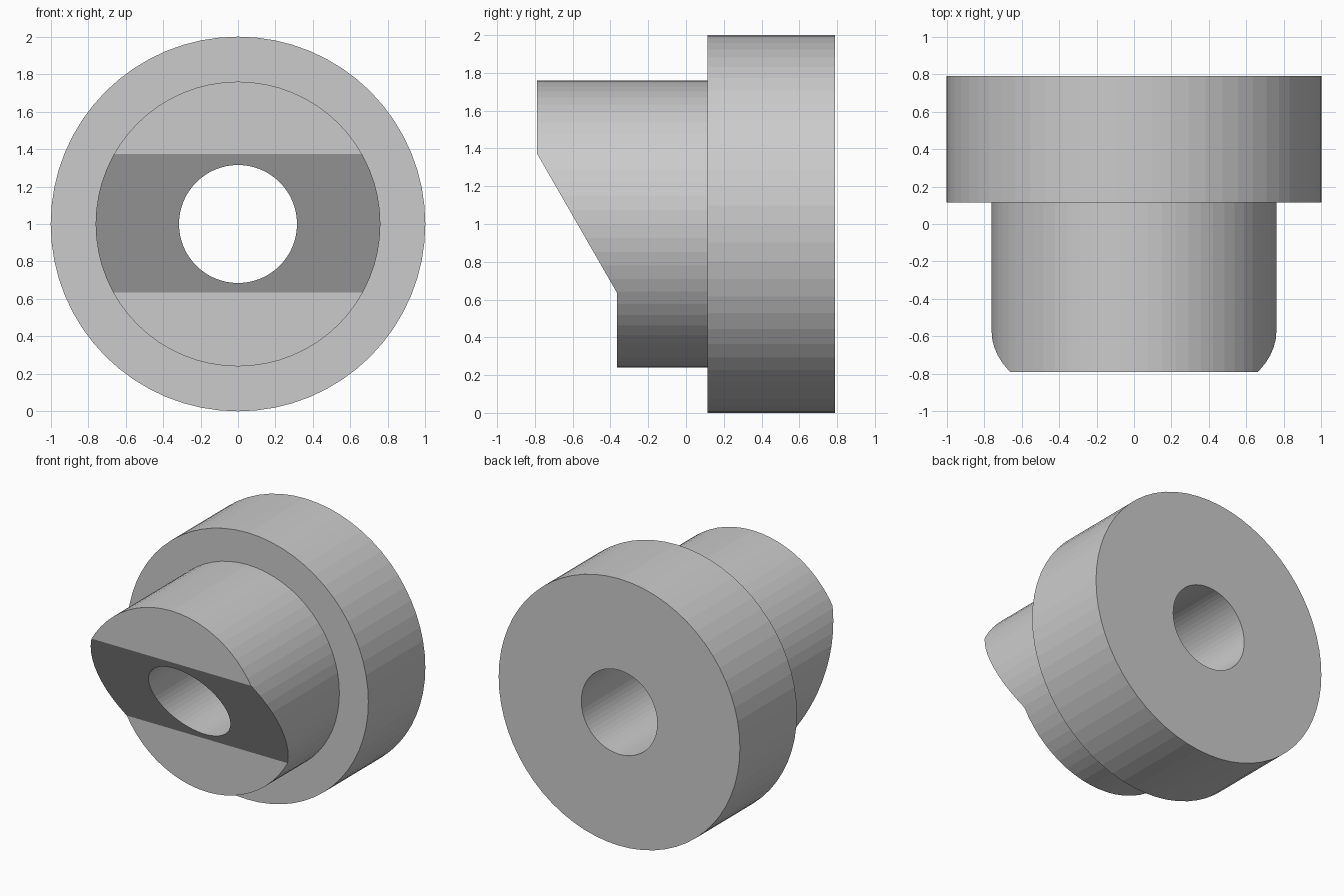
import bpy, bmesh
from math import sin, cos, tau

if "Cube" in bpy.data.objects:
    bpy.data.objects.remove(bpy.data.objects["Cube"])

SIDES = 64
CENTER_Z = 1.0


def make_object(name, rings, closed):
    """Skin a list of equal point rings; closed joins last to first, else caps the ends."""
    bm = bmesh.new()
    loops = [[bm.verts.new(p) for p in ring] for ring in rings]
    n = len(loops[0])
    for i in range(len(loops) if closed else len(loops) - 1):
        a, b = loops[i], loops[(i + 1) % len(loops)]
        for j in range(n):
            k = (j + 1) % n
            bm.faces.new((a[j], a[k], b[k], b[j]))
    if not closed:
        bm.faces.new(loops[0])
        bm.faces.new(loops[-1])
    bmesh.ops.recalc_face_normals(bm, faces=bm.faces)
    mesh = bpy.data.meshes.new(name)
    bm.to_mesh(mesh)
    bm.free()
    obj = bpy.data.objects.new(name, mesh)
    bpy.context.collection.objects.link(obj)
    return obj


# Stepped bushing: (radius, y) section turned around the bore axis
section = [(0.315, -0.79), (0.76, -0.79), (0.76, 0.115),
           (1.0, 0.115), (1.0, 0.79), (0.315, 0.79)]
rings = [[(r * sin(tau * i / SIDES), y, CENTER_Z + r * cos(tau * i / SIDES))
          for r, y in section] for i in range(SIDES)]
bushing = make_object("flanged_bushing", rings, True)

# Slanted step on the boss nose: (y, z) section extruded along x
notch = [(-0.79, 1.375), (-0.365, 0.635), (-0.365, -0.2), (-1.2, -0.2),
         (-1.2, 1.375 + 0.41 * 0.74 / 0.425)]
cutter = make_object("nose_cutter",
                     [[(x, y, z) for y, z in notch] for x in (-1.2, 1.2)], False)
cutter.hide_render = True
cutter.hide_set(True)

cut = bushing.modifiers.new("nose_cut", 'BOOLEAN')
cut.operation = 'DIFFERENCE'
cut.solver = 'EXACT'
cut.object = cutter
